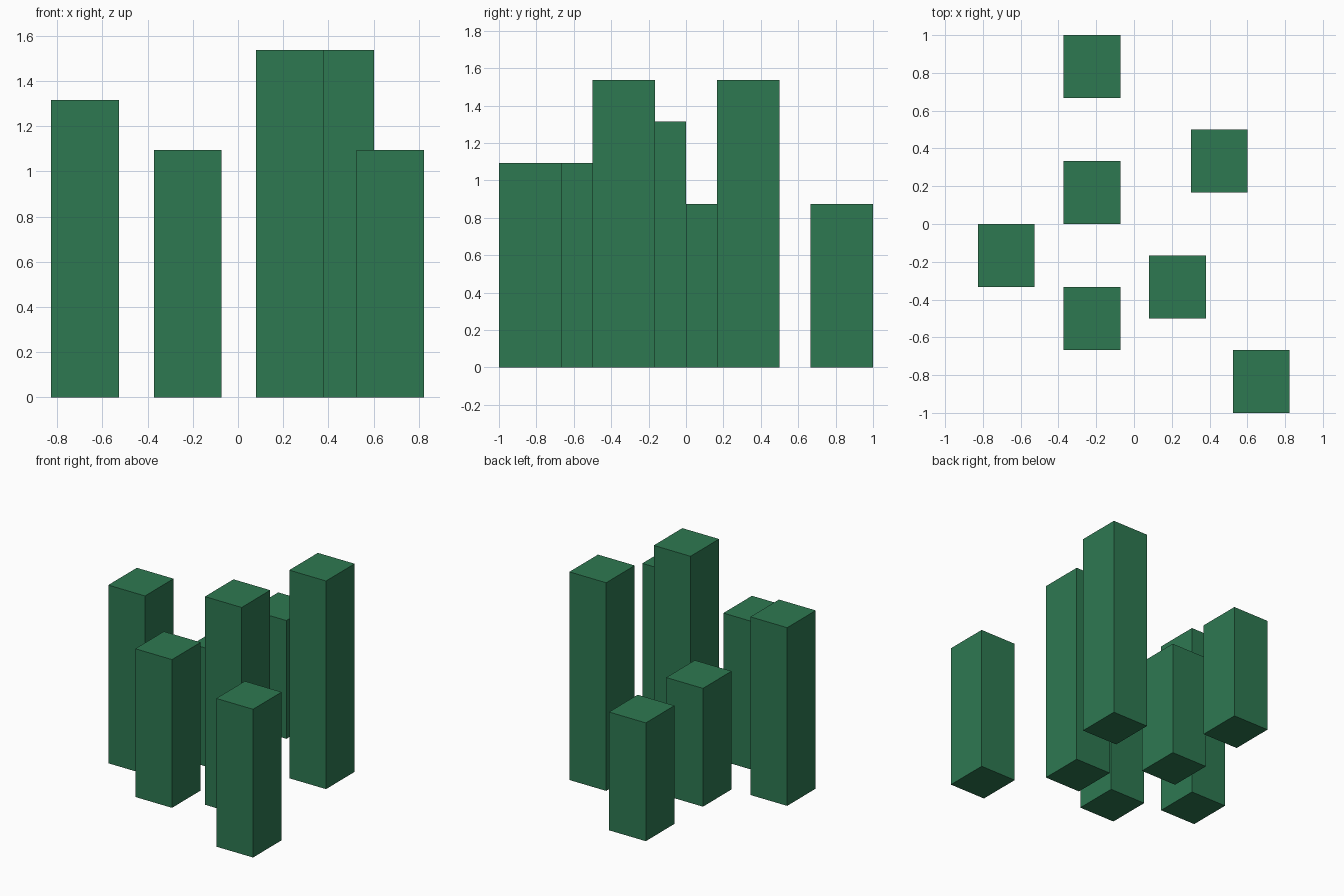
import bpy

if "Cube" in bpy.data.objects:
    bpy.data.objects.remove(bpy.data.objects["Cube"])

WIDTH, DEPTH = 0.30, 1 / 3

green = bpy.data.materials.new("green")
green.diffuse_color = (0.027, 0.19, 0.083, 1.0)
green.use_nodes = True
green.node_tree.nodes["Principled BSDF"].inputs["Base Color"].default_value = green.diffuse_color


def pillar(name, x, y, height):
    """Square-cut pillar standing on the ground, centred on x, y."""
    bpy.ops.mesh.primitive_cube_add(size=1, location=(x, y, height / 2))
    obj = bpy.context.object
    obj.name = name
    obj.scale = (WIDTH, DEPTH, height)
    bpy.ops.object.transform_apply(location=False, rotation=False, scale=True)
    obj.data.materials.append(green)


# Row of pillars left of centre, back to front
for name, y, height in [("back", 5 / 6, 0.873), ("middle", 1 / 6, 0.873), ("front", -0.5, 1.094)]:
    pillar(f"row_pillar_{name}", -0.222, y, height)

# Outer left pillar
pillar("left_pillar", -0.676, -1 / 6, 1.315)

# Two tall pillars right of centre
pillar("tall_pillar_front", 0.230, -1 / 3, 1.536)
pillar("tall_pillar_back", 0.452, 1 / 3, 1.536)

# Front right corner pillar
pillar("corner_pillar", 0.673, -5 / 6, 1.094)
